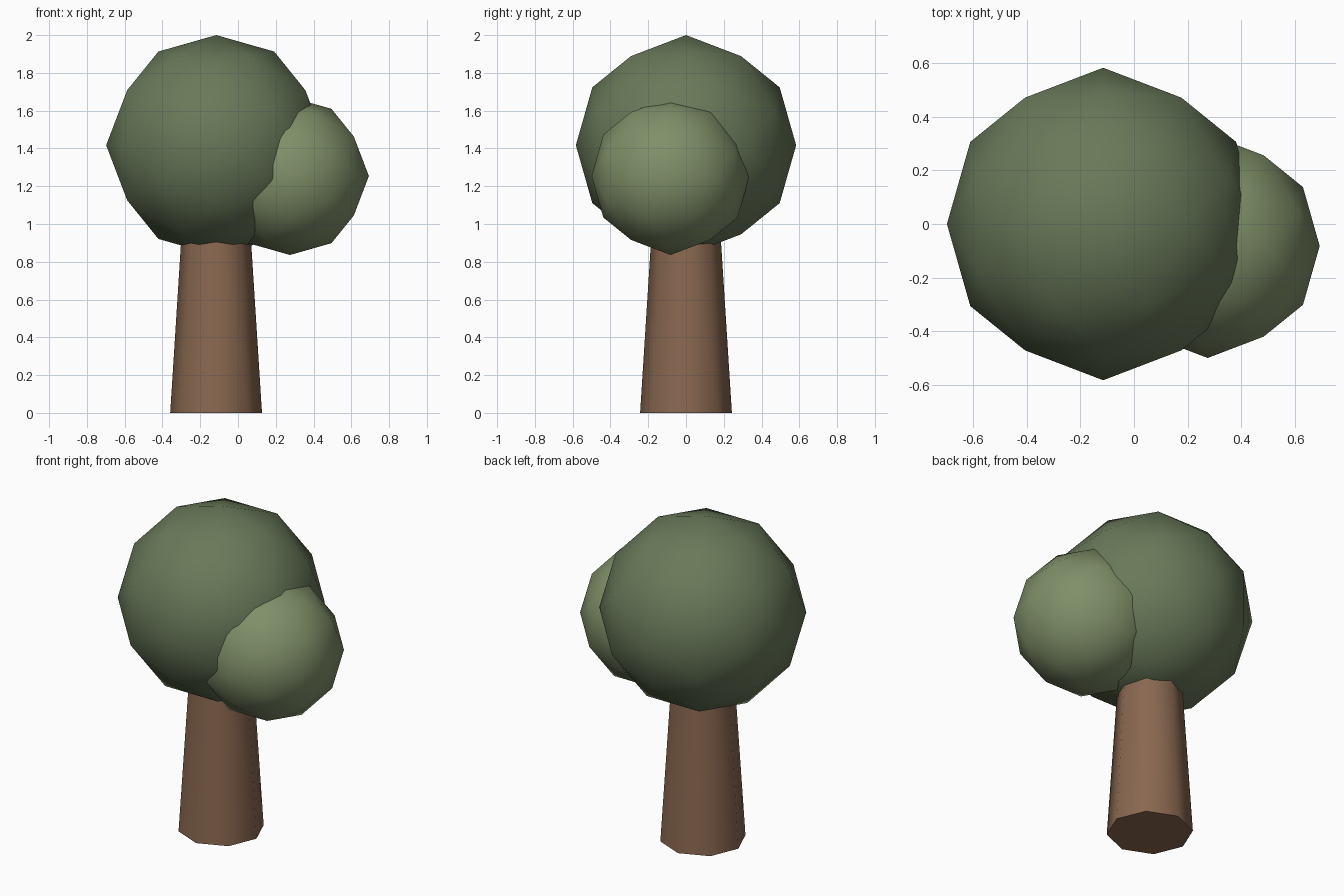
import bpy, bmesh
from mathutils import Vector

if "Cube" in bpy.data.objects:
    bpy.data.objects.remove(bpy.data.objects["Cube"])


def material(name, color):
    m = bpy.data.materials.new(name)
    m.diffuse_color = (*color, 1)
    m.use_nodes = True
    m.node_tree.nodes["Principled BSDF"].inputs["Base Color"].default_value = m.diffuse_color
    return m


def finish(name, bm, location, mat, smooth):
    bmesh.ops.recalc_face_normals(bm, faces=bm.faces)
    for f in bm.faces:
        f.smooth = smooth(f)
    mesh = bpy.data.meshes.new(name)
    bm.to_mesh(mesh)
    bm.free()
    mesh.materials.append(mat)
    obj = bpy.data.objects.new(name, mesh)
    obj.location = location
    bpy.context.collection.objects.link(obj)
    for e in mesh.edges:  # keep cap rims crisp
        faces = [p for p in mesh.polygons if e.key in p.edge_keys]
        if any(not p.use_smooth for p in faces):
            e.use_edge_sharp = True
    return obj


def foliage(name, radius, location, mat):
    # Icosahedron aligned to the axes, each edge split once onto the sphere
    g = (1 + 5 ** 0.5) / 2
    corners = []
    for s in (-1, 1):
        for t in (-g, g):
            corners += [Vector((s, 0, t)), Vector((0, t, s)), Vector((t, s, 0))]
    points = list(corners)
    for i, a in enumerate(corners):
        points += [a + b for b in corners[i + 1:] if (a - b).length < 2.1]
    bm = bmesh.new()
    for p in points:
        bm.verts.new(p.normalized() * radius)
    bmesh.ops.convex_hull(bm, input=bm.verts)
    return finish(name, bm, location, mat, lambda f: True)


bark = material("bark", (0.25, 0.137, 0.08))
dark_leaf = material("dark_leaf", (0.14, 0.19, 0.10))
light_leaf = material("light_leaf", (0.215, 0.275, 0.14))

# Tapered eight-sided trunk, its top hidden in the crown
bm = bmesh.new()
height = 1.07
bmesh.ops.create_cone(bm, cap_ends=True, segments=8, radius1=0.243,
                      radius2=0.175, depth=height)
finish("trunk", bm, (-0.116, 0, height / 2), bark, lambda f: len(f.verts) == 4)

# Main crown and the smaller side clump
foliage("main_crown", 0.583, (-0.115, 0, 1.417), dark_leaf)
foliage("side_crown", 0.418, (0.275, -0.082, 1.254), light_leaf)
